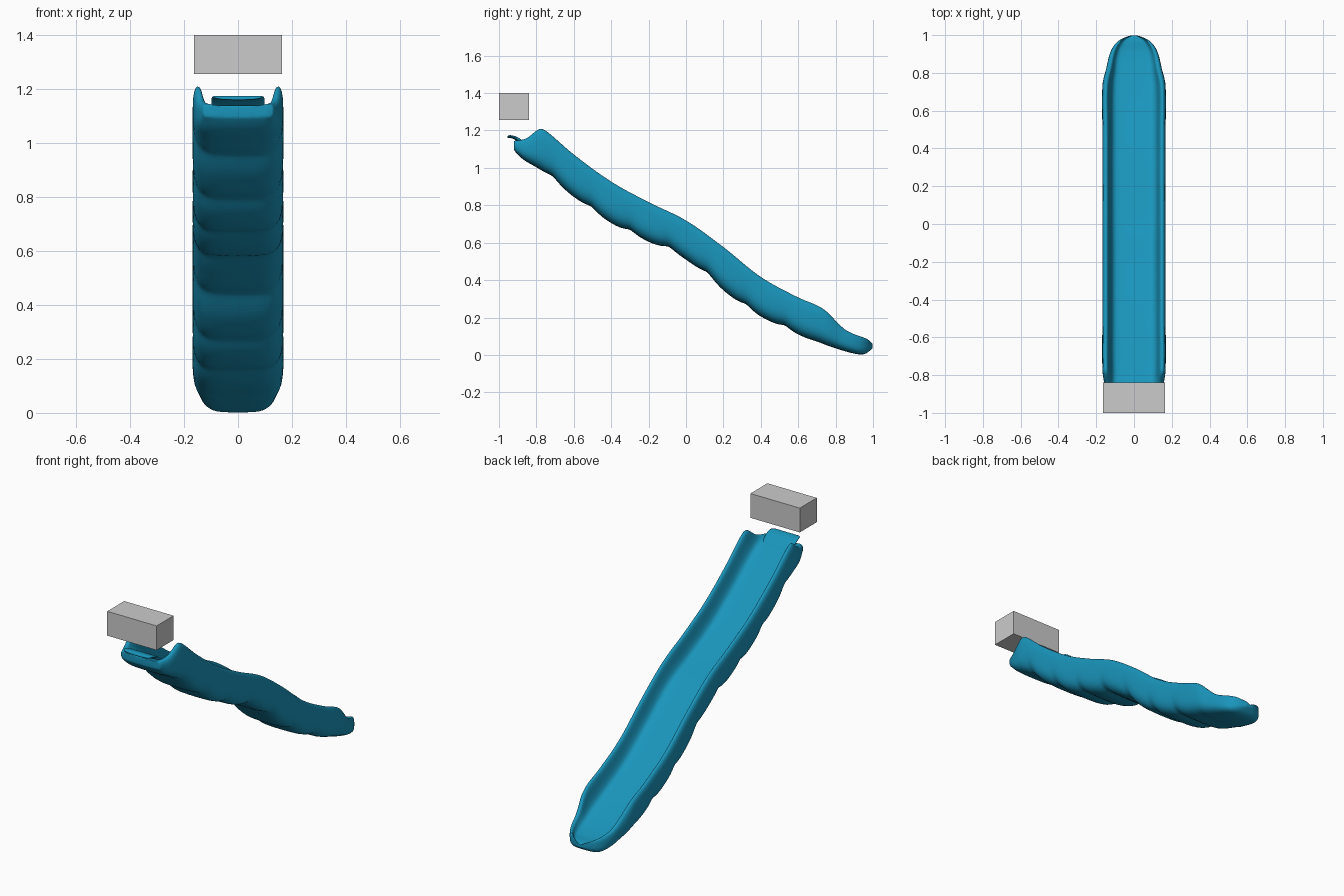
import bpy, bmesh, math

if "Cube" in bpy.data.objects:
    bpy.data.objects.remove(bpy.data.objects["Cube"])

blue = bpy.data.materials.new("blue_plastic")
blue.diffuse_color = (0.01, 0.3, 0.5, 1)
blue.use_nodes = True
blue.node_tree.nodes["Principled BSDF"].inputs["Base Color"].default_value = blue.diffuse_color


def curve(keys, y):
    """Smooth monotone-style interpolation through (y, value) keys."""
    if y <= keys[0][0]:
        return keys[0][1]
    if y >= keys[-1][0]:
        return keys[-1][1]
    def slope(i):
        a, b = keys[max(i - 1, 0)], keys[min(i + 1, len(keys) - 1)]
        return (b[1] - a[1]) / (b[0] - a[0])
    for i in range(len(keys) - 1):
        (y0, v0), (y1, v1) = keys[i], keys[i + 1]
        if y <= y1:
            h = y1 - y0
            t = (y - y0) / h
            return ((2*t**3 - 3*t**2 + 1) * v0 + (t**3 - 2*t**2 + t) * h * slope(i)
                    + (3*t**2 - 2*t**3) * v1 + (t**3 - t**2) * h * slope(i + 1))


def finish(name, bm, levels):
    bmesh.ops.recalc_face_normals(bm, faces=bm.faces)
    me = bpy.data.meshes.new(name)
    bm.to_mesh(me)
    bm.free()
    ob = bpy.data.objects.new(name, me)
    bpy.context.collection.objects.link(ob)
    me.materials.append(blue)
    for p in me.polygons:
        p.use_smooth = True
    if levels:
        sub = ob.modifiers.new("smooth", 'SUBSURF')
        sub.levels = sub.render_levels = levels
    return ob


def loft(name, rings, levels=1):
    bm = bmesh.new()
    vs = [[bm.verts.new(p) for p in ring] for ring in rings]
    n = len(vs[0])
    for a, b in zip(vs, vs[1:]):
        for i in range(n):
            j = (i + 1) % n
            bm.faces.new((a[i], a[j], b[j], b[i]))
    bm.faces.new(vs[0])
    bm.faces.new(vs[-1])
    return finish(name, bm, levels)


# Slide side profiles: rim, floor of the trough, underside, and half width
RIM = [(-.92, 1.145), (-.88, 1.15), (-.85, 1.16), (-.82, 1.185), (-.78, 1.215), (-.74, 1.195),
       (-.6, 1.075), (-.4, .93), (-.2, .82), (0, .722), (.2, .58), (.4, .42), (.6, .31),
       (.7, .268), (.75, .237), (.8, .185), (.85, .137), (.9, .112), (.97, .085), (.998, .06)]
FLOOR = [(-.92, 1.14), (-.86, 1.13), (-.78, 1.085), (-.6, .945), (-.4, .805), (-.2, .7),
         (0, .605), (.2, .455), (.4, .305), (.6, .195), (.75, .125), (.85, .085),
         (.92, .065), (.97, .06), (.998, .05)]
UNDER = [(-.92, 1.075), (-.89, 1.052), (-.78, .99), (-.6, .845), (-.4, .705), (-.2, .605),
         (-.05, .54), (.1, .435), (.2, .345), (.3, .268), (.4, .205), (.6, .108),
         (.8, .035), (.92, .003), (.96, .006), (.998, .035)]
WIDTH = [(-.92, .13), (-.87, .15), (-.82, .162), (-.77, .168), (-.5, .168), (.5, .168), (.74, .167),
         (.82, .148), (.9, .129), (.95, .103), (.98, .067), (.998, .02)]


def section(y):
    r, f, b, w = (curve(k, y) for k in (RIM, FLOOR, UNDER, WIDTH))
    # Scalloped ribs along the underside, fading out at the foot
    fade = max(0, min(1, (.75 - y) / .15))
    rib = .02 * fade * (1 - abs(math.sin(math.pi * (y + .92) / .207))) ** 1.5
    d, h = r - f, r - b
    half = [(.3 * w, f), (.58 * w, f), (.68 * w, f + .12 * d), (.76 * w, f + .5 * d),
            (.8 * w, f + .85 * d), (.86 * w, r), (.94 * w, r - .02 * h),
            (w, r - .16 * h), (w, r - .5 * h), (.985 * w - rib * .4, b + .3 * h),
            (.9 * w - rib * .5, b + .13 * h + rib * .7), (.7 * w, b + .02 * h + rib), (.35 * w, b + rib)]
    return [(x, y, z) for x, z in half] + [(-x, y, z) for x, z in reversed(half)]


# Slide body
ys = [-.92, -.917, -.9] + [-.88 + i * .0207 for i in range(88)] + [.935, .95, .965, .978, .988, .995, .998]
loft("slide", [section(y) for y in ys])

# Hooked lip at the top end
lip = [(-.955, .075, 1.158, 1.166), (-.95, .092, 1.16, 1.176), (-.925, .1, 1.158, 1.174),
       (-.9, .1, 1.14, 1.165), (-.87, .1, 1.11, 1.145), (-.84, .09, 1.09, 1.115)]
loft("top_lip", [[(-w, y, lo), (-w, y, hi), (-w * .85, y, hi), (w * .85, y, hi),
                  (w, y, hi), (w, y, lo)] for y, w, lo, hi in lip], 2)

# Grey block above the slide
bpy.ops.mesh.primitive_cube_add(size=1, location=(0, -.92, 1.328))
block = bpy.context.object
block.name = "top_block"
block.scale = (.326, .16, .145)
